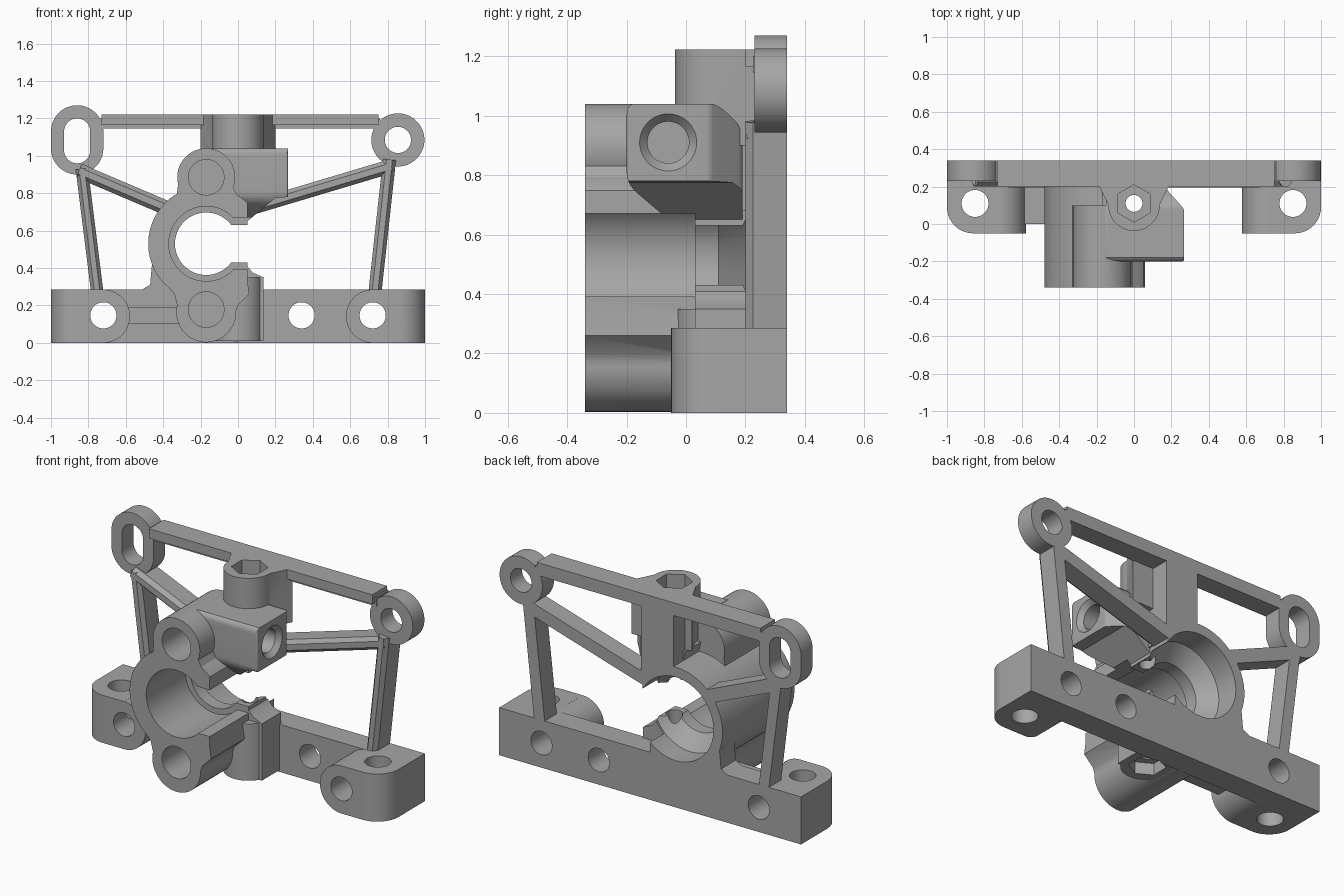
import bpy, bmesh, math
from mathutils import Vector

if "Cube" in bpy.data.objects:
    bpy.data.objects.remove(bpy.data.objects["Cube"], do_unlink=True)

steel = bpy.data.materials.new("plain_grey")
steel.use_nodes = True
GREY = (0.38, 0.38, 0.38, 1)
steel.diffuse_color = GREY
steel.node_tree.nodes["Principled BSDF"].inputs["Base Color"].default_value = GREY

BACK = 0.34    # rear face of the frame
FRONT = -0.34  # front face of the clamp
TALL = 0.285   # height of the base
place = {"X": lambda a, b, h: (h, a, b),
         "Y": lambda a, b, h: (a, h, b),
         "Z": lambda a, b, h: (a, b, h)}


def loft(name, axis, rings):
    """Closed solid from matching outlines, each (points, position on axis)."""
    bm = bmesh.new()
    loops = [[bm.verts.new(place[axis](a, b, h)) for a, b in pts] for pts, h in rings]
    n = len(loops[0])
    for lo, hi in zip(loops, loops[1:]):
        for i in range(n):
            j = (i + 1) % n
            bm.faces.new((lo[i], lo[j], hi[j], hi[i]))
    bm.faces.new(loops[0])
    bm.faces.new(loops[-1])
    bmesh.ops.recalc_face_normals(bm, faces=bm.faces)
    mesh = bpy.data.meshes.new(name)
    bm.to_mesh(mesh)
    bm.free()
    ob = bpy.data.objects.new(name, mesh)
    bpy.context.collection.objects.link(ob)
    return ob


def rounded(pts, r, steps=6):
    """Outline with every corner rounded."""
    out = []
    for i, p in enumerate(pts):
        p, a, b = Vector(p), Vector(pts[i - 1]), Vector(pts[(i + 1) % len(pts)])
        s = p + (a - p).normalized() * r
        e = p + (b - p).normalized() * r
        for k in range(steps + 1):
            t = k / steps
            out.append(tuple(s * (1 - t) ** 2 + p * (2 * t * (1 - t)) + e * t * t))
    return out


def circle(a, b, r, n=56, stretch=0):
    """Circle, or an upright slot when stretched."""
    pts = []
    for i in range(n):
        t = math.tau * (i + 0.5) / n
        s = math.sin(t)
        pts.append((a + r * math.cos(t), b + r * s + math.copysign(stretch, s)))
    return pts


def rect(a0, a1, b0, b1):
    return [(a0, b0), (a1, b0), (a1, b1), (a0, b1)]


def prism(name, axis, pts, lo, hi, r=0):
    pts = rounded(pts, r) if r else pts
    return loft(name, axis, [(pts, lo), (pts, hi)])


def boolean(target, tool, op):
    mod = target.modifiers.new("join", "BOOLEAN")
    mod.operation, mod.object, mod.solver = op, tool, "MANIFOLD"
    deps = bpy.context.evaluated_depsgraph_get()
    mesh = bpy.data.meshes.new_from_object(target.evaluated_get(deps))
    target.modifiers.clear()
    target.data = mesh
    bpy.data.objects.remove(tool, do_unlink=True)


def strut(name, p, q, w):
    """Frame bar with chamfered front edges, between two (x, z) points."""
    p, q = Vector(p), Vector(q)
    d = (q - p).normalized()
    side = Vector((-d.y, d.x)) * w / 2
    wide = [tuple(p + side), tuple(q + side), tuple(q - side), tuple(p - side)]
    slim = side * 0.45
    thin = [tuple(p + slim), tuple(q + slim), tuple(q - slim), tuple(p - slim)]
    return loft(name, "Y", [(thin, 0.2), (wide, 0.225), (wide, BACK)])


RING = (-0.17, 0.53)
parts, cuts = [], []

# Base bar and its two end ears
bracket = prism("mounting_bracket", "Z", rect(-1, 1, 0.195, BACK), 0, TALL)
for s in (-1, 1):
    corner = [(s * (0.86 + 0.14 * math.sin(t)), 0.09 - 0.14 * math.cos(t))
              for t in (math.pi / 2 * k / 10 for k in range(11))]
    plan = [(s * 0.72, BACK), (s * 0.72, -0.05)] + corner + [(s, BACK)]
    parts.append(prism("ear", "Z", plan, 0, TALL))
    parts.append(prism("ear_end", "Y", circle(s * 0.72, TALL / 2, TALL / 2), -0.05, BACK))
    cuts.append(prism("ear_hole", "Z", circle(s * 0.85, 0.11, 0.072), -1, 0.5))
for x in (-0.72, 0.34, 0.72):
    cuts.append(prism("base_hole", "Y", circle(x, 0.147, 0.07), -1, 1))
parts.append(prism("base_rib", "Y", rect(-0.66, -0.3, 0.1, 0.19), 0.0, 0.25))

# Upper frame with a slotted lobe and a round lobe
parts += [
    prism("slot_lobe", "Y", circle(-0.86, 1.085, 0.14, stretch=0.045), 0.23, BACK),
    prism("round_lobe", "Y", circle(0.855, 1.085, 0.142), 0.23, BACK),
    prism("top_bar", "Y", rect(-0.73, 0.75, 1.165, 1.222), 0.2, BACK),
    prism("top_bar_lip", "Y", rect(-0.74, 0.76, 1.145, 1.2), 0.225, BACK),
    strut("left_post", (-0.835, 0.93), (-0.75, 0.25), 0.066),
    strut("right_post", (0.81, 0.98), (0.73, 0.25), 0.07),
    strut("left_brace", (-0.85, 0.92), (-0.38, 0.72), 0.078),
    strut("right_brace", (0.82, 0.945), (0.0, 0.7), 0.075),
    prism("centre_web", "Y", rect(-0.155, 0.06, 0.68, 1.2), 0.17, BACK),
]
cuts += [
    prism("slot", "Y", circle(-0.86, 1.08, 0.07, stretch=0.05), -1, 1),
    prism("lobe_hole", "Y", circle(0.855, 1.085, 0.07), -1, 1),
]

# Clamp ring, trimmed where it opens to the side
ring = prism("clamp_ring", "Y", circle(*RING, 0.31, 80), FRONT, BACK)
boolean(ring, prism("ring_trim", "Y", rect(0.05, 1, 0, 1), -1, 1), "DIFFERENCE")
parts.append(ring)
parts += [
    prism("upper_pin_boss", "Y", circle(-0.17, 0.885, 0.155), FRONT, 0.1),
    prism("lower_pin_boss", "Y", circle(-0.17, 0.163, 0.16), FRONT, 0.25),
    prism("upper_neck", "Y", [(-0.37, 0.7), (-0.33, 0.78), (-0.315, 0.88), (-0.03, 0.84),
                              (0.0, 0.78), (0.05, 0.72), (0.0, 0.66)], FRONT, 0.1),
    prism("lower_neck", "Y", [(-0.42, 0.36), (-0.34, 0.26), (-0.315, 0.16), (-0.02, 0.14),
                              (0.0, 0.2), (0.06, 0.26), (0.05, 0.34), (-0.03, 0.4)], FRONT, 0.25),
    prism("ring_foot", "Y", [(-0.54, 0.27), (-0.47, 0.31), (-0.46, 0.42), (-0.2, 0.27)], 0.2, BACK),
]

# Side screw boss: three outlines intersected
side = prism("side_boss", "Y", [(-0.15, 1.04), (0.268, 1.04), (0.268, 0.78), (0.2, 0.775),
                                (0.05, 0.65), (-0.15, 0.65)], -0.4, 0.4)
boolean(side, prism("side_plan", "Z", [(-0.3, -0.2), (0.268, -0.2), (0.268, 0.08),
                                       (0.17, 0.19), (-0.3, 0.19)], 0, 2, 0.015), "INTERSECT")
boolean(side, prism("side_face", "X", [(-0.2, 1.045), (0.1, 1.045), (0.19, 0.96), (0.19, 0.6),
                                       (0.0, 0.6), (-0.2, 0.77)], -1, 1, 0.045), "INTERSECT")
parts.append(side)

# Upright screw bosses and the lips either side of the gap
parts += [
    prism("top_boss", "Z", circle(0, 0.1, 0.137), 0.9, 1.222),
    prism("top_boss_flare", "Z", [(-0.2, 0.23), (-0.135, 0.1), (0.135, 0.1), (0.2, 0.23)], 0.9, 1.222),
    prism("bottom_boss", "Z", circle(0, 0.1, 0.137), 0.01, 0.35),
    prism("lower_lip", "Y", [(-0.17, 0.01), (0.137, 0.01), (0.137, 0.35), (0.08, 0.375),
                             (0.03, 0.43), (-0.1, 0.43)], 0.03, 0.25),
    prism("upper_lip", "Y", [(-0.17, 0.9), (0.05, 0.9), (0.05, 0.66), (0.02, 0.63),
                             (-0.1, 0.63)], 0.03, 0.25),
]

# Stepped bore, gap, screw holes and pin holes
steps = [(0.2, -1), (0.2, 0.03), (0.167, 0.031), (0.167, 0.11), (0.25, 0.2), (0.25, 1)]
cuts += [
    loft("bore", "Y", [(circle(*RING, r, 80), y) for r, y in steps]),
    prism("front_gap", "Y", rect(-0.06, 0.5, 0.392, 0.67), -1, 0.03),
    prism("lip_gap", "Y", rect(-0.05, 0.5, 0.43, 0.63), 0, 1),
    prism("rear_gap", "Y", rect(0.0, 0.5, TALL, 0.655), 0.21, 1),
    prism("screw_hole", "Z", circle(0, 0.11, 0.045, 32), -1, 2),
    prism("top_hex", "Z", circle(0, 0.11, 0.1, 6), 1.13, 2),
    prism("bottom_hex", "Z", circle(0, 0.11, 0.1, 6), -1, 0.08),
    loft("side_hole", "X", [(circle(-0.06, 0.91, r), x)
                            for r, x in ((0.07, -0.03), (0.07, 0.24), (0.097, 0.269), (0.097, 0.4))]),
]
for z in (0.885, 0.178):
    cuts.append(prism("pin_hole", "Y", circle(-0.17, z, 0.095), -1, -0.04))

for part in parts:
    boolean(bracket, part, "UNION")
for cut in cuts:
    boolean(bracket, cut, "DIFFERENCE")

bracket.data.materials.clear()
bracket.data.materials.append(steel)
for poly in bracket.data.polygons:
    poly.material_index = 0
bpy.ops.object.select_all(action="DESELECT")
bracket.select_set(True)
bpy.context.view_layer.objects.active = bracket
bpy.ops.object.shade_smooth_by_angle(angle=math.radians(28))
